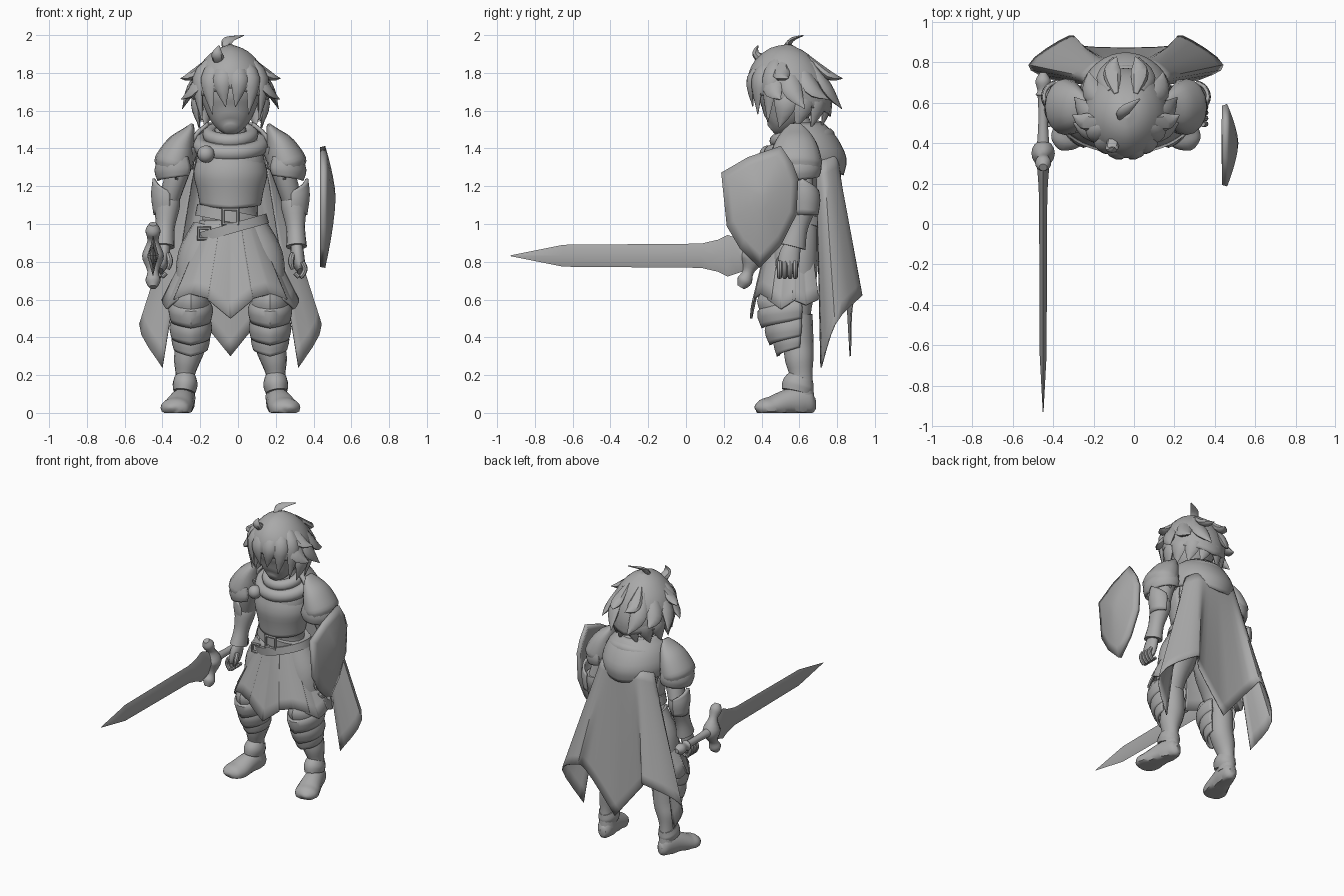
import bpy, bmesh
from math import sin, cos, pi, radians
from mathutils import Vector

CENTRE = -.04  # the figure stands slightly off the origin

if "Cube" in bpy.data.objects:
    bpy.data.objects.remove(bpy.data.objects["Cube"])

grey = bpy.data.materials.new("plain_grey")
grey.use_nodes = True
grey.diffuse_color = (.4, .4, .4, 1)
grey.node_tree.nodes["Principled BSDF"].inputs["Base Color"].default_value = (.4, .4, .4, 1)


def finish(obj, name, angle=40):
    obj.name = name
    obj.data.materials.append(grey)
    bpy.ops.object.select_all(action='DESELECT')
    obj.select_set(True)
    bpy.context.view_layer.objects.active = obj
    bpy.ops.object.shade_smooth_by_angle(angle=radians(angle))


def surface(name, rows, wrap=False, caps=False, thick=0, mirror=False):
    """Skin a grid of points; optionally closed, thickened and mirrored."""
    bm = bmesh.new()
    grid = [[bm.verts.new(p) for p in row] for row in rows]
    count = len(grid[0])
    for low, high in zip(grid, grid[1:]):
        for i in range(count if wrap else count - 1):
            j = (i + 1) % count
            bm.faces.new((low[i], low[j], high[j], high[i]))
    if caps:
        bm.faces.new(grid[0])
        bm.faces.new(grid[-1])
    bmesh.ops.remove_doubles(bm, verts=bm.verts, dist=.0003)
    bmesh.ops.recalc_face_normals(bm, faces=bm.faces)
    mesh = bpy.data.meshes.new(name)
    bm.to_mesh(mesh)
    bm.free()
    obj = bpy.data.objects.new(name, mesh)
    bpy.context.collection.objects.link(obj)
    obj.location.x = CENTRE
    finish(obj, name)
    if mirror:
        obj.modifiers.new("mirror", 'MIRROR')
    if thick:
        solid = obj.modifiers.new("thickness", 'SOLIDIFY')
        solid.thickness = thick
        solid.offset = 0
    return obj


def spline(points, steps):
    """Smooth curve through rows of numbers of any length."""
    p = [points[0], *points, points[-1]]
    out = []
    for a, b, c, d in zip(p, p[1:], p[2:], p[3:]):
        for k in range(steps):
            t = k / steps
            out.append([(2 * f + (g - e) * t + (2 * e - 5 * f + 4 * g - h) * t * t
                         + (3 * f - e - 3 * g + h) * t ** 3) / 2
                        for e, f, g, h in zip(a, b, c, d)])
    return out + [list(points[-1])]


def sweep(name, points, sides=16, steps=4, mirror=False, side=(1, 0, 0)):
    """Elliptical tube; each point is x, y, z, half width, half depth."""
    path = spline(points, steps)
    pos = [Vector(p[:3]) for p in path]
    rows = []
    for i, p in enumerate(path):
        t = (pos[min(i + 1, len(pos) - 1)] - pos[max(i - 1, 0)]).normalized()
        s = Vector(side)
        s = (s - t * s.dot(t)).normalized()
        w = t.cross(s)
        ring = []
        for k in range(sides):
            a = 2 * pi * k / sides
            v = pos[i] + s * max(p[3], .002) * cos(a) + w * max(p[4], .002) * sin(a)
            v.z = max(v.z, 0)
            ring.append(v)
        rows.append(ring)
    return surface(name, rows, wrap=True, caps=True, mirror=mirror)


def shell(name, cx, cy, rows, face=0, span=90, drop=0, ridge=0, thick=.015, mirror=False, steps=3):
    """Curved plate of z, rx, ry rows, facing an angle from the front, with a pointed lower edge."""
    path = spline(rows, steps)
    grid = []
    for j, (z, rx, ry) in enumerate(path):
        row = []
        for k in range(-12, 13):
            f = k / 12
            a, peak = radians(face + f * span), 1 - abs(f)
            grow = 1 + ridge * peak
            row.append((cx + rx * grow * sin(a), cy - ry * grow * cos(a),
                        z - drop * peak * j / (len(path) - 1)))
        grid.append(row)
    return surface(name, grid, thick=thick, mirror=mirror)


def roll(name, cy, z, rx, ry, radius, dip):
    """Closed cloth ring around the neck, dipping towards the front."""
    rows = []
    for i in range(33):
        a = 2 * pi * i / 32
        row = []
        for k in range(12):
            b = 2 * pi * k / 12
            grow = radius * cos(b)
            row.append(((rx + grow) * sin(a), cy - (ry + grow) * cos(a),
                        z - dip * cos(a) + radius * sin(b)))
        rows.append(row)
    surface(name, rows, wrap=True)


# Legs and boots
sweep("feet", [(.23, .685, .05, .02, .03), (.235, .66, .05, .045, .06), (.245, .61, .06, .058, .08),
               (.26, .54, .055, .068, .07), (.28, .46, .03, .08, .06), (.3, .41, .025, .075, .05),
               (.31, .38, .02, .045, .03), (.312, .37, .015, .01, .01)], mirror=True)
sweep("boot_shafts", [(.24, .61, .07, .055, .07), (.24, .61, .19, .05, .06), (.23, .6, .28, .07, .075),
                      (.21, .595, .37, .08, .08), (.21, .59, .52, .08, .08)], mirror=True)
sweep("ankle_cuffs", [(.245, .585, .11, .058, .08), (.24, .595, .15, .066, .085), (.24, .61, .19, .057, .068)],
      mirror=True)
sweep("thighs", [(.1, .59, .98, .1, .11), (.15, .58, .82, .13, .12), (.195, .575, .66, .1, .11),
                 (.21, .575, .55, .085, .09), (.21, .58, .48, .08, .08)], mirror=True)

# Knee armour: overlapping pointed plates
knee = [("knee_cops", [(.6, .075, .075), (.56, .1, .13), (.5, .09, .115)], .5),
        ("knee_middle_plates", [(.52, .085, .1), (.46, .1, .12), (.41, .09, .1)], .3),
        ("shin_plates", [(.44, .085, .09), (.39, .092, .095), (.35, .082, .08)], .15)]
for name, rows, ridge in knee:
    shell(name, .21, .58, rows, span=105, drop=.05, ridge=ridge, mirror=True)
shell("knee_crests", .21, .58, [(.52, .09, .12), (.57, .1, .135), (.6, .09, .12)], span=70, drop=-.04,
      ridge=.45, mirror=True)

# Torso, breastplate and belts
sweep("torso", [(0, .59, .86, .14, .1), (0, .58, .95, .165, .12), (0, .58, 1.05, .145, .12),
                (0, .57, 1.15, .155, .125), (0, .56, 1.28, .18, .14), (0, .57, 1.38, .17, .13),
                (0, .59, 1.45, .1, .1), (0, .57, 1.6, .06, .065)], sides=24)
shell("breastplate", 0, .57, [(1.38, .15, .125), (1.28, .188, .155), (1.18, .168, .14), (1.11, .155, .13)],
      span=110, drop=.03)
sweep("upper_belt", [(-.006, .58, 1.01, .185, .145), (.006, .58, 1.07, .185, .145)], sides=32, steps=1)
sweep("lower_belt", [(.007, .58, .95, .205, .16), (-.007, .58, 1, .205, .16)], sides=32, steps=1)
for name, x, z, size in (("belt_buckle", -.04, 1.04, .055), ("hip_buckle", -.18, .95, .04)):
    bpy.ops.mesh.primitive_torus_add(major_segments=4, minor_segments=6, major_radius=size, minor_radius=.011,
                                     location=(x, .43 if size > .05 else .46, z), rotation=(pi / 2, pi / 4, 0))
    finish(bpy.context.object, name)

# Skirt of hanging panels
skirt = [(1.02, .16, .125), (.85, .24, .17), (.6, .37, .235)]
shell("skirt_front", 0, .58, skirt, span=19, drop=.1, thick=.012)
for name, face, span, drop in (("skirt_inner_panels", 36, 20, -.03), ("skirt_outer_panels", 70, 20, .05),
                               ("skirt_side_panels", 104, 18, .03)):
    narrow = [(z, rx * .97, ry * .97) for z, rx, ry in skirt]
    shell(name, 0, .58, narrow, face=face, span=span, drop=drop, thick=.012, mirror=True)

# Scarf, hood, brooch and cape
roll("scarf_lower_fold", .6, 1.42, .16, .145, .045, .045)
roll("scarf_upper_fold", .59, 1.475, .11, .11, .038, .035)
shell("hood", 0, .6, [(1.53, .12, .12), (1.47, .19, .19), (1.38, .225, .24), (1.31, .215, .225)],
      face=180, span=105, drop=.05, thick=.02)
bpy.ops.mesh.primitive_uv_sphere_add(segments=16, ring_count=10, radius=.046, location=(-.17, .435, 1.37))
finish(bpy.context.object, "brooch")
cape_top = [(0, .81, 1.36), (.08, .805, 1.36), (.15, .785, 1.36), (.2, .73, 1.34), (.185, .69, 1.34)]
cape_hem = [(0, .87, .3), (.22, .88, .57), (.28, .93, .62), (.48, .79, .47), (.36, .715, .24)]
cape = []
for j in range(13):
    cape.append(spline([Vector(top).lerp(Vector(hem), j / 12) for top, hem in zip(cape_top, cape_hem)], 4))
surface("cape", cape, thick=.008, mirror=True)

# Arms, shoulder armour and hands
sweep("upper_arms", [(.22, .58, 1.42, .06, .07), (.29, .6, 1.24, .06, .068), (.33, .63, 1.1, .05, .06)], mirror=True)
sweep("shoulder_domes", [(.2, .58, 1.53, .008, .03), (.225, .58, 1.48, .04, .08), (.265, .58, 1.41, .08, .12),
                         (.3, .58, 1.32, .105, .14), (.3, .58, 1.31, .08, .12)], mirror=True)
shell("shoulder_lames", .285, .58, [(1.36, .085, .12), (1.3, .11, .13), (1.26, .095, .12)],
      face=80, span=120, drop=.03, mirror=True)
sweep("bracers", [(.33, .63, 1.16, .055, .06), (.335, .62, 1.1, .068, .07), (.345, .59, .98, .05, .055),
                  (.35, .565, .88, .055, .07)], mirror=True)
shell("elbow_guards", .335, .63, [(1.05, .065, .065), (1.12, .078, .075), (1.17, .07, .07)],
      face=80, span=90, drop=-.07, mirror=True)
sweep("palms", [(.35, .57, .9, .03, .04), (.355, .55, .84, .035, .055), (.365, .54, .78, .03, .055),
                (.37, .53, .75, .015, .045)], mirror=True)
for i, finger in enumerate(("index", "middle", "ring", "little")):
    y = .495 + .028 * i
    sweep(finger + "_fingers", [(.38, y, .8, .014, .014), (.395, y, .76, .014, .014), (.37, y, .72, .013, .013),
                                (.34, y, .74, .01, .01)], sides=8, mirror=True)
sweep("thumbs", [(.33, .52, .84, .016, .016), (.32, .49, .8, .016, .016), (.33, .49, .76, .01, .01)],
      sides=8, mirror=True)

# Head
sweep("head", [(0, .45, 1.5, .03, .03), (0, .48, 1.53, .085, .08), (0, .52, 1.61, .135, .14), (0, .54, 1.72, .16, .165),
               (0, .55, 1.83, .14, .15), (0, .56, 1.89, .05, .06)], sides=24)
sweep("ears", [(.15, .56, 1.6, .01, .02), (.165, .56, 1.65, .015, .035), (.16, .57, 1.7, .01, .02)], mirror=True)

# Hair cap with rings of pointed locks
shell("hair_cap", 0, .55, [(1.945, .003, .003), (1.925, .09, .1), (1.86, .165, .18), (1.78, .2, .215),
                           (1.72, .195, .21)], face=180, span=180, drop=.15)


def lock(name, azimuth, start, middle, tip, width):
    """Tapered lock; each stop is a radius from the head axis, a height and a turn."""
    pts = []
    for (r, z, turn), scale in zip((start, middle, tip), (.3, 1, .04)):
        a = radians(azimuth + turn)
        pts.append((r * sin(a), .55 - 1.07 * r * cos(a), z, width * scale, .026 * scale))
    a = radians(azimuth)
    sweep(name, pts, sides=8, mirror=True, side=(cos(a), sin(a), 0))


for i, azimuth in enumerate((14, 37, 60)):
    lock("fringe_lock", azimuth, (.1, 1.9, -6), (.195, 1.77, 0), (.185, 1.62 - .04 * i, -6), .05)
for azimuth in (80, 108, 136, 164):
    lock("lower_lock", azimuth, (.15, 1.76, 0), (.185, 1.64, 3), (.17, 1.51, -8), .06)
for i, azimuth in enumerate((66, 92, 122, 152)):
    lock("flared_lock", azimuth, (.13, 1.86, -8), (.205, 1.72, 0), (.265, 1.66 - .05 * (i % 2), 14), .055)
for azimuth in (78, 160):
    lock("upper_lock", azimuth, (.1, 1.89, -8), (.2, 1.79, 0), (.265, 1.77, 10), .045)
sweep("crown_tuft", [(-.03, .53, 1.93, .015, .02), (-.01, .56, 1.975, .03, .012), (.07, .62, 1.998, .003, .003)], sides=8)
sweep("front_tuft", [(-.06, .42, 1.86, .03, .03), (-.07, .37, 1.9, .03, .02), (-.06, .38, 1.945, .003, .003)], sides=8)

# Sword held pointing forwards
grip_x = -.41
sweep("sword_blade", [(grip_x, y, .832, a, b) for y, a, b in (
    (.34, .03, .07), (.28, .03, .09), (.22, .025, .11), (.17, .022, .085), (.08, .02, .064), (-.65, .017, .058),
    (-.93, .002, .002))], sides=4, steps=1)
sweep("sword_guard", [(grip_x, y, z, a, b) for y, z, a, b in (
    (.28, 1, .02, .02), (.3, .965, .04, .04), (.33, .91, .03, .03), (.35, .83, .058, .065),
    (.33, .75, .03, .03), (.31, .7, .04, .04), (.29, .665, .02, .02))])
sweep("sword_grip", [(grip_x, y, .832, r, r) for y, r in (
    (.4, .03), (.5, .024), (.62, .026), (.64, .037), (.66, .028), (.71, .038), (.75, .015))], sides=12)

# Kite shield floating beside the left arm
outline = [(.19, 1.27), (.33, 1.35), (.5, 1.41), (.56, 1.32), (.59, 1.24), (.58, 1.05), (.5, .89),
           (.39, .77), (.29, .87), (.22, .99)]
mid_y, mid_z = .4, 1.14
rings = []
for s in (1, .8, .6, .4, .2, .0005):
    rings.append([(.488 + .055 * (1 - s ** 1.5), mid_y + (y - mid_y) * s, mid_z + (z - mid_z) * s)
                  for y, z in outline])
surface("shield", rings, wrap=True, thick=.028)
